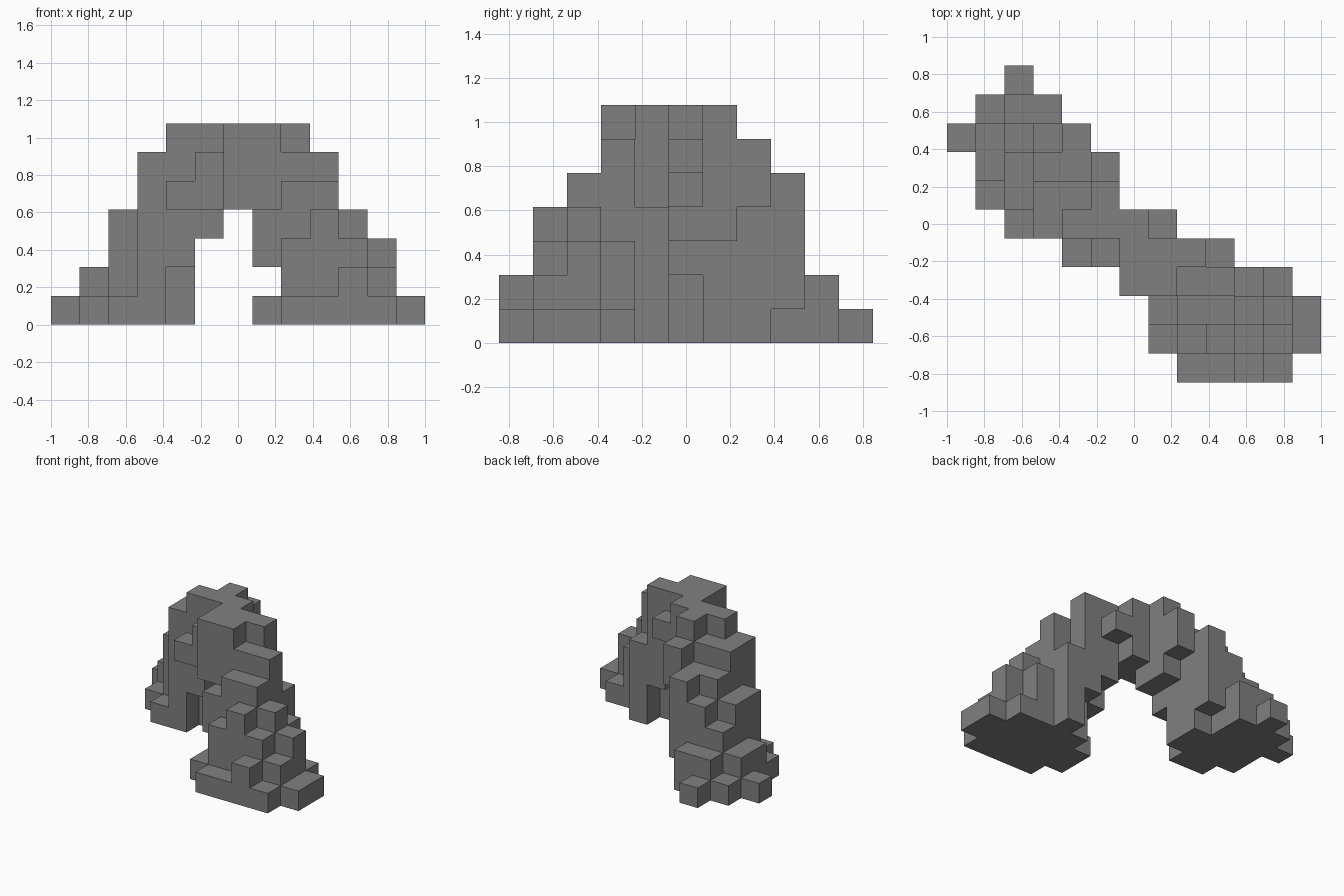
import bpy
import bmesh
from mathutils import Vector

cube = bpy.data.objects.get("Cube")
if cube:
    bpy.data.objects.remove(cube, do_unlink=True)

CELL = 2 / 13
CENTRE = Vector((6.5, 5.5, 0))

stone = bpy.data.materials.new("grey stone")
stone.use_nodes = True
GREY = (0.216, 0.216, 0.216, 1)
stone.diffuse_color = GREY
stone.node_tree.nodes["Principled BSDF"].inputs["Base Color"].default_value = GREY

solid = set()
hanging = {}


def underside(height, *columns):
    """Columns that hang free below the given height."""
    hanging.update(dict.fromkeys(columns, height))


# Underside of the arch, stepping up from both legs to the crown
underside(2, (7, 3), (8, 4), (4, 5))
underside(3, (7, 4), (5, 5), (5, 6))
underside(4, (6, 3), (4, 4), (5, 4), (6, 4), (6, 5), (5, 7))
underside(5, (7, 5))
underside(1, (4, 8))


def stack_rows(first_row, *rows):
    """Stack cells into columns; each row is a first column and its heights."""
    cells = set()
    for y, (first, *heights) in enumerate(rows, first_row):
        for x, top in enumerate(heights, first):
            bottom = hanging.get((x, y), 0)
            cells.update((x, y, z) for z in range(bottom, top))
    solid.update(cells)
    return cells


# Rows run from the front to the back
parts = {
    "front_leg": stack_rows(0,
                            (8, 1, 1, 2, 1),
                            (7, 1, 3, 4, 3, 2, 1),
                            (7, 4, 5, 5, 4, 3, 1)),
    "arch_crown": stack_rows(3,
                             (6, 7, 7, 6, 6, 3, 1),
                             (4, 5, 6, 7, 7, 7, 4),
                             (2, 1, 6, 7, 7, 7, 6)),
    "rear_leg": stack_rows(6,
                           (1, 1, 4, 6, 6, 7),
                           (1, 2, 4, 5, 5, 6),
                           (0, 1, 2, 3, 4, 5),
                           (1, 1, 2, 2),
                           (2, 1)),
}

# Notch in the inner side of the front leg
notch = (7, 2, 1)
solid.discard(notch)
parts["front_leg"].discard(notch)


def build_part(name, cells):
    """Mesh of the cell faces that are open to the air."""
    bm = bmesh.new()
    for cell in sorted(cells):
        middle = Vector(cell) + Vector((0.5, 0.5, 0.5))
        for axis in range(3):
            for sign in (-1, 1):
                normal = Vector((0, 0, 0))
                normal[axis] = sign
                neighbour = tuple(int(c + n) for c, n in zip(cell, normal))
                if neighbour in solid:
                    continue
                u = Vector((0, 0, 0))
                u[(axis + 1) % 3] = 0.5
                v = normal.cross(u)
                corners = (-u - v, u - v, u + v, v - u)
                bm.faces.new([bm.verts.new((middle + normal / 2 + c - CENTRE) * CELL)
                              for c in corners])
    bmesh.ops.remove_doubles(bm, verts=bm.verts[:], dist=CELL / 100)
    mesh = bpy.data.meshes.new(name)
    bm.to_mesh(mesh)
    bm.free()
    mesh.materials.append(stone)
    obj = bpy.data.objects.new(name, mesh)
    bpy.context.collection.objects.link(obj)


for name, cells in parts.items():
    build_part(name, cells)
